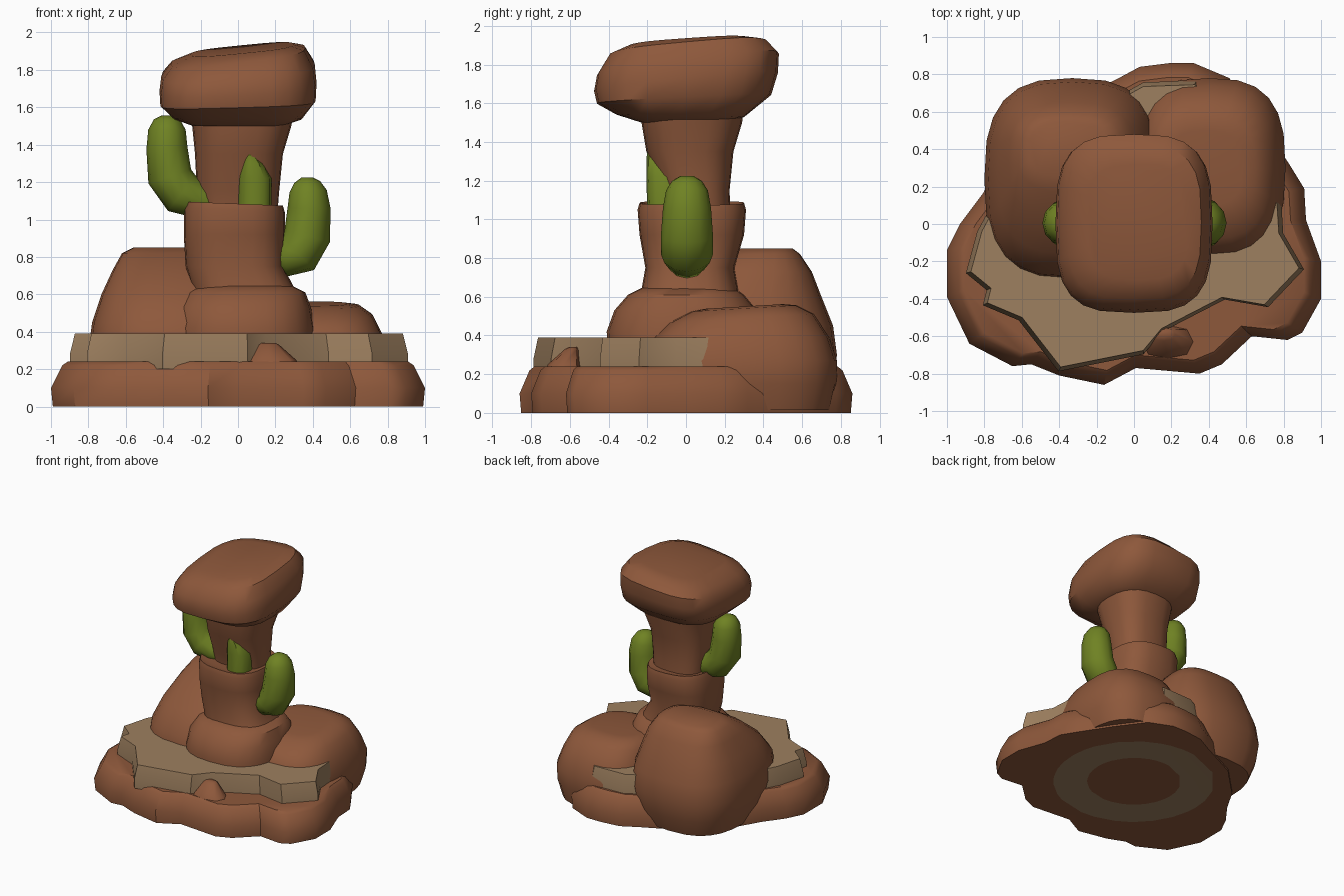
import bpy, bmesh, math
from mathutils import Vector

cube = bpy.data.objects.get("Cube")
if cube:
    bpy.data.objects.remove(cube, do_unlink=True)


def material(name, color):
    mat = bpy.data.materials.new(name)
    mat.use_nodes = True
    mat.diffuse_color = (*color, 1)
    mat.node_tree.nodes["Principled BSDF"].inputs["Base Color"].default_value = (*color, 1)
    return mat


rock = material("red_brown_rock", (0.27, 0.098, 0.044))
sand = material("tan_sandstone", (0.34, 0.215, 0.115))
green = material("cactus_green", (0.16, 0.225, 0.017))


def loft(name, rings, mats, bands=None, angle=40):
    """Bridge rings of equal length and cap both ends; bands gives a material per step."""
    bm = bmesh.new()
    loops = [[bm.verts.new(p) for p in ring] for ring in rings]
    n = len(loops[0])
    bm.faces.new(loops[0][::-1])
    bm.faces.new(loops[-1])
    for k, (low, high) in enumerate(zip(loops, loops[1:])):
        for i in range(n):
            j = (i + 1) % n
            face = bm.faces.new((low[i], low[j], high[j], high[i]))
            face.material_index = bands.get(k, 0) if bands else 0
    bmesh.ops.recalc_face_normals(bm, faces=bm.faces)
    mesh = bpy.data.meshes.new(name)
    bm.to_mesh(mesh)
    bm.free()
    for mat in mats:
        mesh.materials.append(mat)
    obj = bpy.data.objects.new(name, mesh)
    bpy.context.collection.objects.link(obj)
    bpy.ops.object.select_all(action="DESELECT")
    obj.select_set(True)
    bpy.context.view_layer.objects.active = obj
    bpy.ops.object.shade_smooth_by_angle(angle=math.radians(angle))
    return obj


def boulder(name, levels, power=2.8, sides=24, mat=rock):
    """Stack rounded-square rings: z, centre x, centre y, half width, half depth, tilt x, tilt y."""
    rings = []
    for z, cx, cy, rx, ry, *tilt in levels:
        tx, ty = tilt or (0, 0)
        ring = []
        for i in range(sides):
            a = math.tau * i / sides
            c, s = math.cos(a), math.sin(a)
            x = math.copysign(abs(c) ** (2 / power), c) * rx
            y = math.copysign(abs(s) ** (2 / power), s) * ry
            ring.append((cx + x, cy + y, z + tx * x + ty * y))
        rings.append(ring)
    return loft(name, rings, [mat])


def scaled(outline, scale, z):
    return [(x * scale, y * scale, z) for x, y in outline]


def circle_under(outline, radius, z):
    return [(*(Vector(p).normalized() * radius), z) for p in outline]


# Ragged ground rock with a tan ring underneath
base_outline = [
    (-1, -.14), (-1, -.39), (-.88, -.64), (-.65, -.76), (-.55, -.75), (-.4, -.81),
    (-.16, -.86), (.01, -.77), (.35, -.8), (.47, -.75), (.63, -.6), (.82, -.62),
    (.9, -.58), (1, -.4), (1, -.2), (.92, .02), (.91, .19), (.83, .32), (.68, .55),
    (.51, .78), (.32, .86), (.19, .86), (.03, .84), (-.1, .77), (-.45, .6),
    (-.7, .35), (-.81, .16), (-.93, 0)]
loft("ground_rock",
     [circle_under(base_outline, .36, .006), circle_under(base_outline, .62, .003),
      scaled(base_outline, .99, 0), scaled(base_outline, 1, .1),
      scaled(base_outline, .94, .22), scaled(base_outline, .91, .24)],
     [rock, sand], {0: 1}, 35)

# Sandstone ledge
ledge_outline = [
    (-.83, -.04), (-.89, -.26), (-.78, -.35), (-.8, -.43), (-.61, -.51), (-.4, -.78),
    (.05, -.69), (.15, -.57), (.48, -.4), (.71, -.44), (.9, -.24), (.79, -.05),
    (.78, .11), (.6, .5), (.33, .76), (.05, .75), (-.4, .5), (-.7, .2)]
loft("sandstone_ledge",
     [scaled(ledge_outline, 1.01, .2), scaled(ledge_outline, 1.01, .28),
      scaled(ledge_outline, .98, .39)], [sand], None, 30)

# Boulders around the pillar
boulder("tall_boulder", [
    (.015, -.33, .24, .4, .47), (.15, -.33, .24, .45, .52), (.3, -.33, .24, .47, .54),
    (.45, -.33, .24, .45, .52), (.6, -.33, .27, .4, .43), (.73, -.33, .33, .34, .32),
    (.82, -.34, .38, .28, .21), (.85, -.34, .4, .22, .15)])
boulder("low_boulder", [
    (.015, .4, .3, .36, .45), (.15, .4, .3, .4, .48), (.27, .4, .3, .41, .48),
    (.39, .4, .29, .37, .45), (.49, .39, .29, .33, .37, 0, .06),
    (.54, .38, .3, .27, .27, 0, .06), (.55, .38, .3, .2, .2, 0, .06)])
boulder("pillar_mound", [
    (.3, .03, -.01, .38, .39), (.42, .03, -.01, .38, .4), (.53, .03, 0, .36, .37),
    (.61, .04, 0, .32, .3), (.645, .04, .01, .25, .24)], 2.5)
boulder("front_stone", [
    (.2, .18, -.63, .16, .1), (.25, .18, -.63, .13, .085),
    (.33, .16, -.59, .06, .035), (.34, .16, -.585, .04, .02)], 2.5, 8)

# Two-stage pillar
boulder("lower_pillar", [
    (.58, .05, .02, .28, .26), (.75, -.02, .02, .26, .23), (.92, -.02, .03, .27, .27),
    (1.05, -.02, .03, .27, .28, -.04, 0), (1.085, -.02, .03, .26, .27, -.04, 0),
    (1.07, -.02, .03, .21, .21)], 2.7)
boulder("upper_pillar", [
    (1.02, 0, .06, .21, .17), (1.15, 0, .05, .22, .175), (1.35, .005, .02, .235, .225),
    (1.5, .02, .03, .265, .26), (1.58, .02, .03, .28, .27)], 2.6)

# Balanced cap rock, tilted up to the back and left
boulder("cap_rock", [
    (1.5, 0, -.01, .24, .22), (1.535, 0, -.03, .34, .33, 0, -.02),
    (1.62, 0, -.01, .415, .45, .03, .05), (1.71, 0, 0, .42, .475, .05, .1),
    (1.8, 0, .01, .41, .47, .08, .12), (1.875, 0, .01, .36, .41, .12, .09),
    (1.91, .02, .01, .27, .31, .1, .07)], 3.2)


def cactus_arm(name, path, sides=12, depth=1.08):
    """Sweep an oval along an x-z path given as x, z, radius."""
    points = [Vector((x, .005, z)) for x, z, r in path]
    rings = []
    for k, (x, z, r) in enumerate(path):
        along = points[min(k + 1, len(points) - 1)] - points[max(k - 1, 0)]
        side = Vector((along.z, 0, -along.x)).normalized()
        rings.append([points[k] + side * math.cos(a) * r + Vector((0, math.sin(a) * r * depth, 0))
                      for a in (math.tau * i / sides for i in range(sides))])
    return loft(name, rings, [green], None, 60)


# Cactus arms bending up on each side, and a stem breaking through the front
cactus_arm("right_cactus", [
    (-.08, 1.07, .06), (-.2, 1.1, .095), (-.3, 1.14, .12), (-.365, 1.23, .12),
    (-.38, 1.38, .11), (-.38, 1.48, .1), (-.38, 1.535, .07), (-.38, 1.555, .03)])
cactus_arm("left_cactus", [
    (.18, .8, .06), (.25, .795, .1), (.32, .82, .125), (.37, .91, .125),
    (.38, 1.06, .115), (.375, 1.15, .1), (.37, 1.2, .07), (.37, 1.225, .03)])
boulder("front_cactus_stem", [
    (1.03, .09, -.1, .09, .1), (1.22, .09, -.1, .09, .105),
    (1.3, .075, -.1, .065, .105), (1.36, .06, -.1, .025, .1)], 2.4, 12, green)
